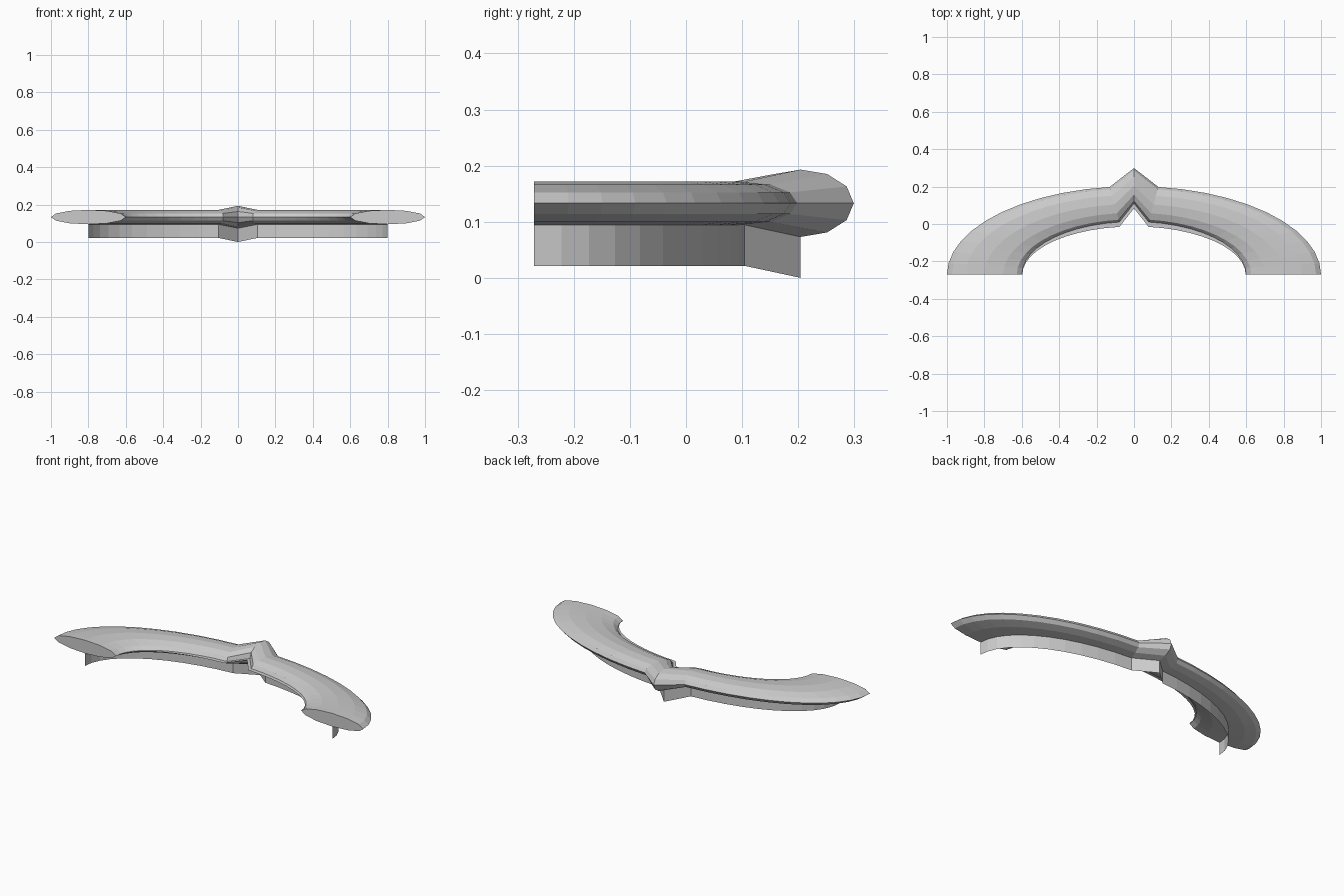
import bpy, bmesh
from math import sin, cos, pi

if "Cube" in bpy.data.objects:
    bpy.data.objects.remove(bpy.data.objects["Cube"])

STEPS, SIDES = 24, 12          # stations along the arch, sides of its section
Y0, SQUASH, ZC = -0.271, 0.473, 0.133


def station(k, r, dz, squash=SQUASH):
    """Point on the flattened half-ring; the middle station is pulled into a peak."""
    a = pi * k / STEPS
    peak = k == STEPS // 2
    y = Y0 + squash * r * sin(a) + (0.097 if peak else 0)
    return (r * cos(a), y, ZC + dz * (0.06 if peak else 0.0385))


def build(name, rows, closed=False):
    """Skin quads between rows of points; closed rows also get end caps."""
    bm = bmesh.new()
    vs = [[bm.verts.new(p) for p in row] for row in rows]
    n = len(rows[0])
    for a, b in zip(vs, vs[1:]):
        for j in range(n if closed else n - 1):
            i = (j + 1) % n
            bm.faces.new((a[j], a[i], b[i], b[j]))
    if closed:
        bm.faces.new(vs[0])
        bm.faces.new(vs[-1])
    bmesh.ops.recalc_face_normals(bm, faces=bm.faces)
    me = bpy.data.meshes.new(name)
    bm.to_mesh(me)
    bm.free()
    ob = bpy.data.objects.new(name, me)
    bpy.context.collection.objects.link(ob)
    return ob


# Arched band with an elliptical section and a raised central peak
band, skirt, lip = [], [], []
for k in range(STEPS + 1):
    band.append([station(k, 0.8 + 0.2 * cos(2 * pi * j / SIDES), sin(2 * pi * j / SIDES))
                 for j in range(SIDES)])
    # Thin skirt hanging from the underside
    x, y, z = station(k, 0.8, -1)
    skirt.append([(x, y, z), (x, y, z - 0.073)])
    # Thin lip along the inner edge
    lip.append([station(k, 0.6, 0), station(k, 0.597, 0, 0.432)])

build("arched_band", band, closed=True)
build("hanging_skirt", skirt)
build("inner_lip", lip)
